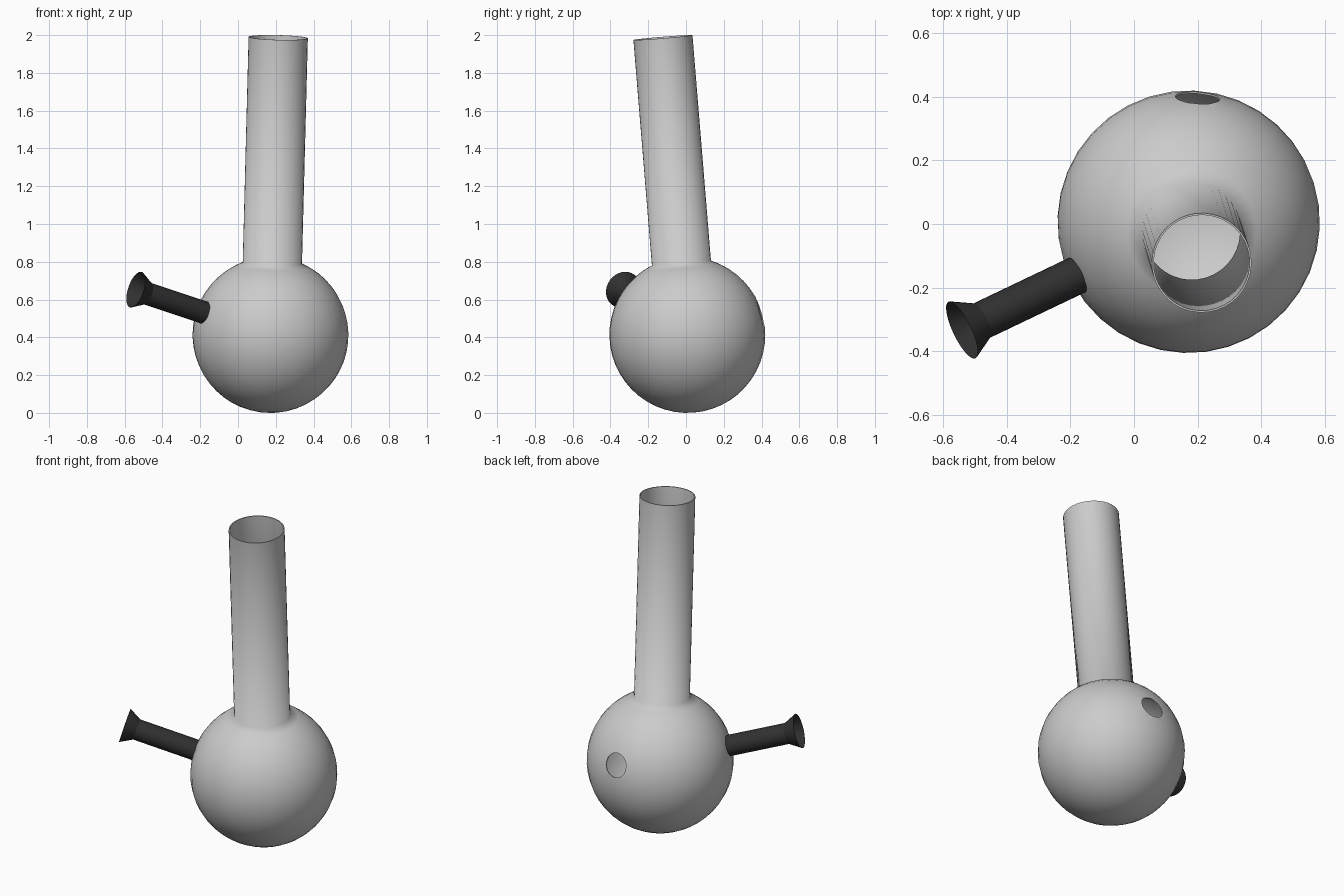
import bpy, bmesh, math
from mathutils import Vector

if "Cube" in bpy.data.objects:
    bpy.data.objects.remove(bpy.data.objects["Cube"])

CENTRE = Vector((0.172, 0.007, 0.413))
R = 0.413
NECK_R = 0.157


def revolve(name, profile, axis, segs):
    """Spin a (radius, distance) profile around an axis through the sphere centre."""
    bm = bmesh.new()
    rot = Vector(axis).to_track_quat('Z', 'Y')
    rings = []
    for r, d in profile:
        n = segs if r > 1e-5 else 1
        rings.append([bm.verts.new(CENTRE + rot @ Vector((
            r * math.cos(2 * math.pi * i / segs),
            r * math.sin(2 * math.pi * i / segs), d))) for i in range(n)])
    for a, b in zip(rings, rings[1:]):
        for i in range(segs):
            j = (i + 1) % segs
            quad = [a[i % len(a)], a[j % len(a)], b[j % len(b)], b[i % len(b)]]
            bm.faces.new(list(dict.fromkeys(quad)))
    bmesh.ops.recalc_face_normals(bm, faces=bm.faces)
    # open shells: make the normals point away from the axis
    f = bm.faces[len(bm.faces) // 2]
    off = f.calc_center_median() - CENTRE
    ax = Vector(axis).normalized()
    if f.normal.dot(off - ax * off.dot(ax)) < 0:
        bmesh.ops.reverse_faces(bm, faces=bm.faces)
    me = bpy.data.meshes.new(name)
    bm.to_mesh(me)
    bm.free()
    ob = bpy.data.objects.new(name, me)
    bpy.context.collection.objects.link(ob)
    return ob


def finish(ob, angle):
    bpy.ops.object.select_all(action='DESELECT')
    ob.select_set(True)
    bpy.context.view_layer.objects.active = ob
    for m in list(ob.modifiers):
        bpy.ops.object.modifier_apply(modifier=m.name)
    bpy.ops.object.shade_smooth_by_angle(angle=math.radians(angle))


# Round flask with its leaning open neck
STEPS = 22
end = math.pi - math.asin(NECK_R / R)
profile = [(R * math.sin(end * i / STEPS), -R * math.cos(end * i / STEPS))
           for i in range(STEPS + 1)]
profile.append((NECK_R, 1.58))
flask = revolve("flask_body", profile, (0.026, -0.082, 1), 36)
wall = flask.modifiers.new("wall", 'SOLIDIFY')
wall.thickness = 0.006
wall.offset = -1

# Round air hole in the back
cutter = revolve("hole_cutter", [(0, 0.3), (0.07, 0.3), (0.07, 0.5), (0, 0.5)],
                 (0.07, 0.96, 0.265), 32)
cutter.hide_render = True
cut = flask.modifiers.new("air_hole", 'BOOLEAN')
cut.operation = 'DIFFERENCE'
cut.solver = 'EXACT'
cut.object = cutter
finish(flask, 75)
bpy.data.objects.remove(cutter)

# Dark side tube with a flared mouth
tube = revolve("side_tube", [(0.06, 0.405), (0.06, 0.755), (0.099, 0.826)],
               (-0.712, -0.34, 0.239), 32)
dark = bpy.data.materials.new("dark")
dark.diffuse_color = (0.03, 0.03, 0.03, 1)
dark.use_nodes = True
dark.node_tree.nodes["Principled BSDF"].inputs["Base Color"].default_value = dark.diffuse_color
tube.data.materials.append(dark)
finish(tube, 25)
